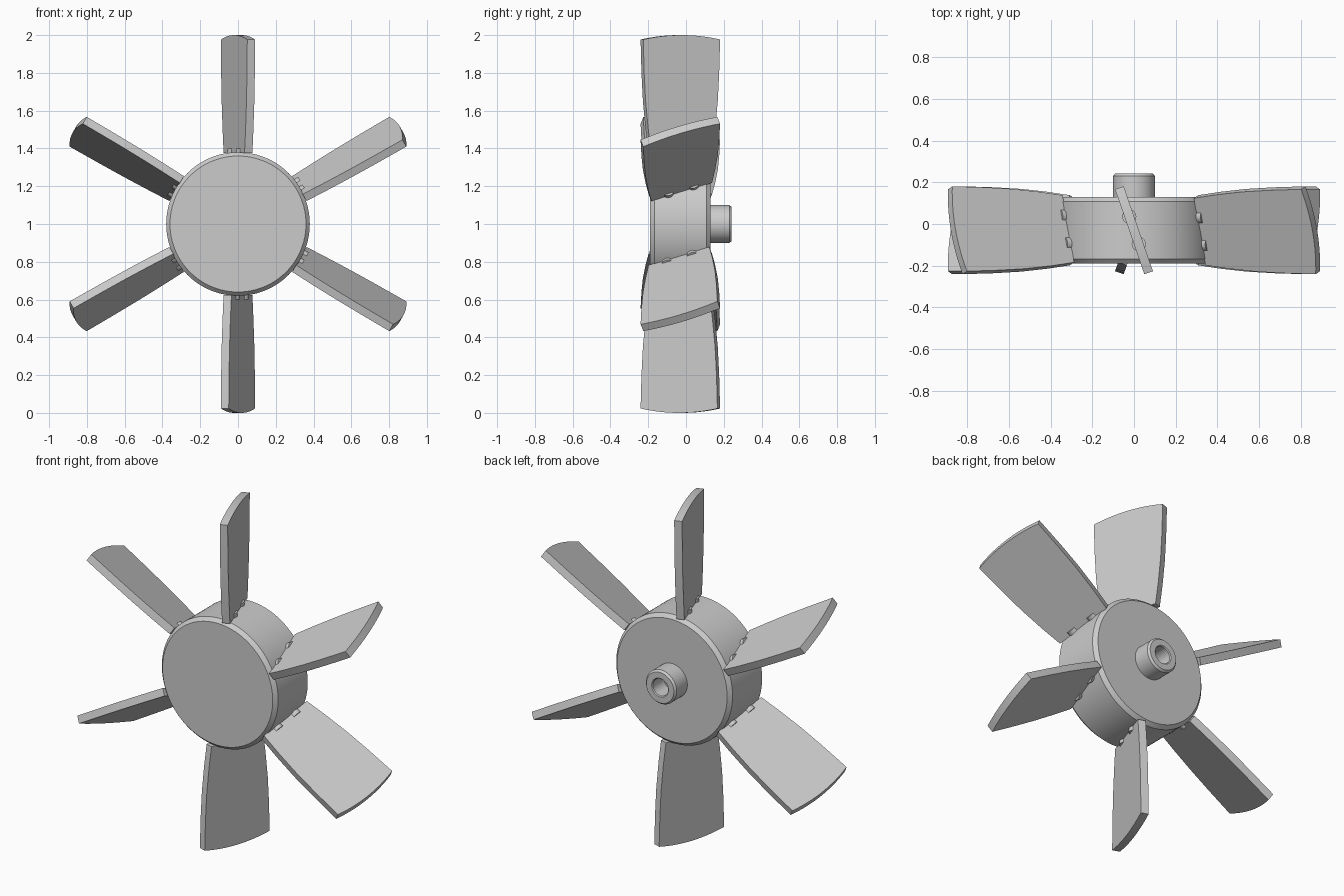
import bpy, bmesh
from math import radians, sin, cos, tau, sqrt
from mathutils import Matrix, Vector

if "Cube" in bpy.data.objects:
    bpy.data.objects.remove(bpy.data.objects["Cube"])

CENTER = Vector((0, 0, 1))


def finish(bm, name):
    bmesh.ops.remove_doubles(bm, verts=bm.verts, dist=1e-5)
    bmesh.ops.recalc_face_normals(bm, faces=bm.faces)
    me = bpy.data.meshes.new(name)
    bm.to_mesh(me)
    bm.free()
    ob = bpy.data.objects.new(name, me)
    bpy.context.collection.objects.link(ob)
    bpy.ops.object.select_all(action='DESELECT')
    ob.select_set(True)
    bpy.context.view_layer.objects.active = ob
    bpy.ops.object.shade_smooth_by_angle(angle=radians(25))
    return ob


def lathe(name, profile, n):
    """Revolve (radius, y) points around the hub axis; ends are capped."""
    bm = bmesh.new()
    rings = [[bm.verts.new((r * cos(tau * i / n), y, 1 + r * sin(tau * i / n)))
              for i in range(n)] for r, y in profile]
    for a, b in zip(rings, rings[1:]):
        for i in range(n):
            j = (i + 1) % n
            bm.faces.new((a[i], a[j], b[j], b[i]))
    bm.faces.new(rings[0])
    bm.faces.new(rings[-1])
    return finish(bm, name)


# hub drum with chamfered rims
lathe("hub", [(0.36, -0.19), (0.38, -0.168), (0.38, 0.108), (0.36, 0.13)], 96)

# shaft collar with blind bore at the back
lathe("shaft_collar", [(0.1, 0.12), (0.1, 0.23), (0.09, 0.242), (0.055, 0.242),
                       (0.05, 0.237), (0.05, 0.135)], 48)

# blade outline: gently flared sides, tip is an arc of radius 1
side = [(0.17, 0.375), (0.187, 0.5), (0.202, 0.65), (0.21, 0.8)]
tip = [(0.215 * (1 - i / 8), sqrt(1 - (0.215 * (1 - i / 8)) ** 2)) for i in range(17)]
outline = side + tip + [(-u, r) for u, r in reversed(side)]
HALF_T = 0.022
pitch = Matrix.Translation((0, -0.03, 0)) @ Matrix.Rotation(radians(19), 4, 'Z')

for k in range(6):
    place = Matrix.Translation(CENTER) @ Matrix.Rotation(tau * k / 6, 4, 'Y') @ pitch

    # pitched blade
    bm = bmesh.new()
    face = bm.faces.new([bm.verts.new((-HALF_T, u, r)) for u, r in outline])
    ext = bmesh.ops.extrude_face_region(bm, geom=[face], use_keep_orig=True)
    moved = [v for v in ext["geom"] if isinstance(v, bmesh.types.BMVert)]
    bmesh.ops.translate(bm, verts=moved, vec=(2 * HALF_T, 0, 0))
    bm.transform(place)
    finish(bm, f"blade_{k + 1}")

    # two root pegs joining blade and hub
    bm = bmesh.new()
    for u in (-0.07, 0.07):
        bmesh.ops.create_cone(bm, cap_ends=True, segments=20, radius1=0.034,
                              radius2=0.034, depth=0.05,
                              matrix=Matrix.Translation((0, u, 0.375)))
    bm.transform(place)
    finish(bm, f"blade_root_pegs_{k + 1}")
